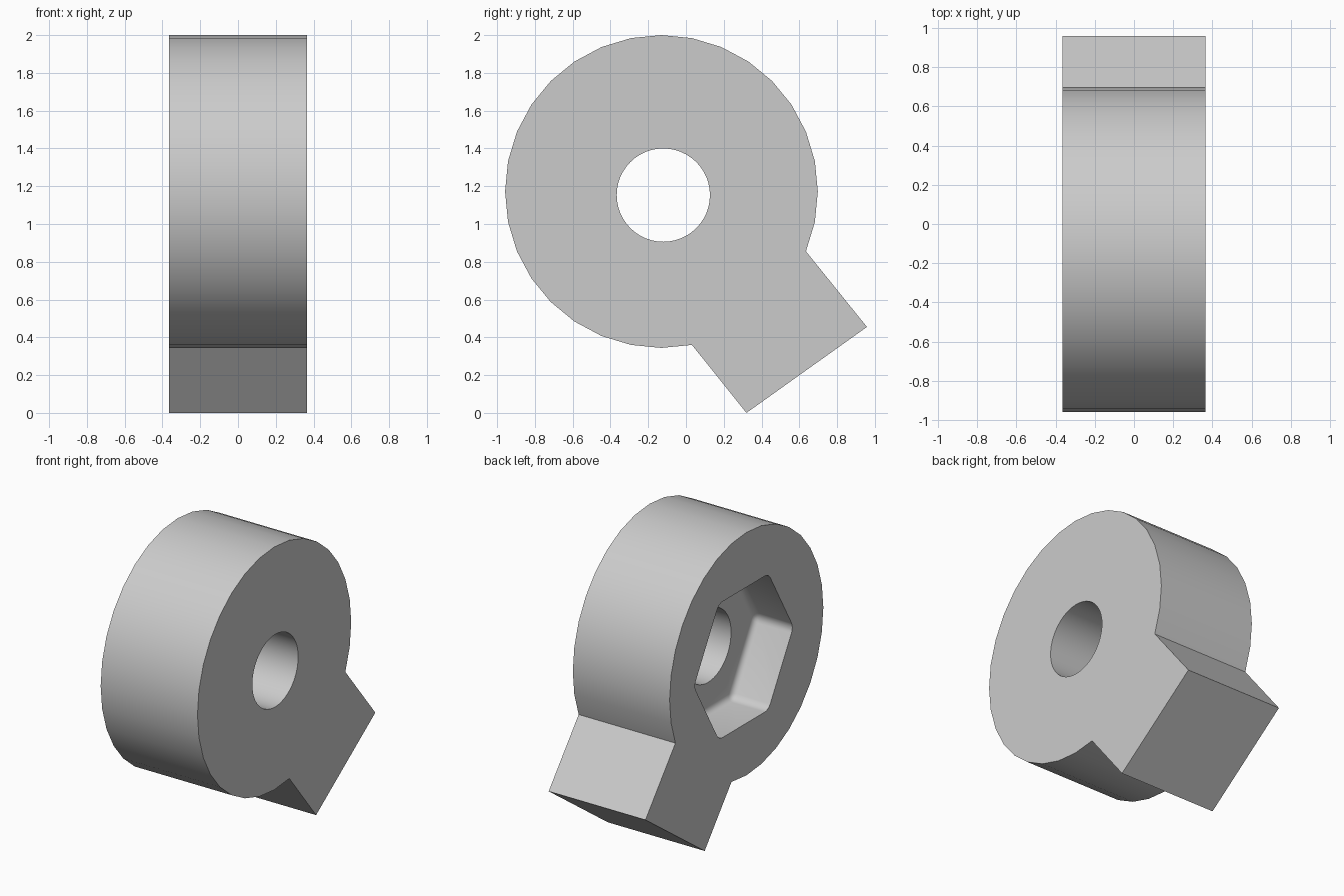
import bpy, bmesh
from math import cos, sin, radians, pi

cube = bpy.data.objects.get("Cube")
if cube:
    bpy.data.objects.remove(cube, do_unlink=True)

HALF = 0.365            # half thickness along x
FLOOR = -0.083          # depth position of the hexagonal pocket floor


def ring(cy, cz, r, sides, first=0, last=None):
    last = sides - 1 if last is None else last
    return [(cy + r * cos(2 * pi * i / sides), cz + r * sin(2 * pi * i / sides))
            for i in range(first, last + 1)]


def prism(name, outline, x0, x1, fillet=0):
    """Extrude a (y, z) outline along x; optionally round all edges not on the x0 cap."""
    bm = bmesh.new()
    base = bm.faces.new([bm.verts.new((x0, y, z)) for y, z in outline])
    ext = bmesh.ops.extrude_face_region(bm, geom=[base], use_keep_orig=True)
    top = [v for v in ext["geom"] if isinstance(v, bmesh.types.BMVert)]
    bmesh.ops.translate(bm, verts=top, vec=(x1 - x0, 0, 0))
    if fillet:
        edges = [e for e in bm.edges if any(v in top for v in e.verts)]
        bmesh.ops.bevel(bm, geom=edges, offset=fillet, segments=4,
                        profile=0.5, affect='EDGES')
    bmesh.ops.recalc_face_normals(bm, faces=bm.faces)
    mesh = bpy.data.meshes.new(name)
    bm.to_mesh(mesh)
    bm.free()
    obj = bpy.data.objects.new(name, mesh)
    bpy.context.collection.objects.link(obj)
    return obj


# Round body with the slanted square tab, as one outline
outline = ring(-0.13, 1.172, 0.828, 32, first=-2, last=25)
outline += [(0.32, 0.0), (0.958, 0.455)]
body = prism("round_body_with_tab", outline, -HALF, HALF)

# Through hole and filleted hexagonal pocket
cutters = [
    prism("hole_cutter", ring(-0.12, 1.153, 0.247, 48), -1, 1),
    prism("hex_pocket_cutter", ring(-0.1, 1.163, 0.535, 6), -HALF - 0.2, FLOOR, fillet=0.04),
]
bpy.ops.object.select_all(action='DESELECT')
bpy.context.view_layer.objects.active = body
body.select_set(True)
for cutter in cutters:
    cutter.hide_render = True
    mod = body.modifiers.new("cut", 'BOOLEAN')
    mod.operation = 'DIFFERENCE'
    mod.solver = 'EXACT'
    mod.object = cutter
    bpy.ops.object.modifier_apply(modifier=mod.name)
    bpy.data.objects.remove(cutter, do_unlink=True)

# Plain grey material
grey = bpy.data.materials.new("plain_grey")
grey.use_nodes = True
colour = (0.6, 0.6, 0.6, 1)
grey.diffuse_color = colour
grey.node_tree.nodes["Principled BSDF"].inputs["Base Color"].default_value = colour
body.data.materials.clear()
body.data.materials.append(grey)

bpy.ops.object.shade_smooth_by_angle(angle=radians(30))
